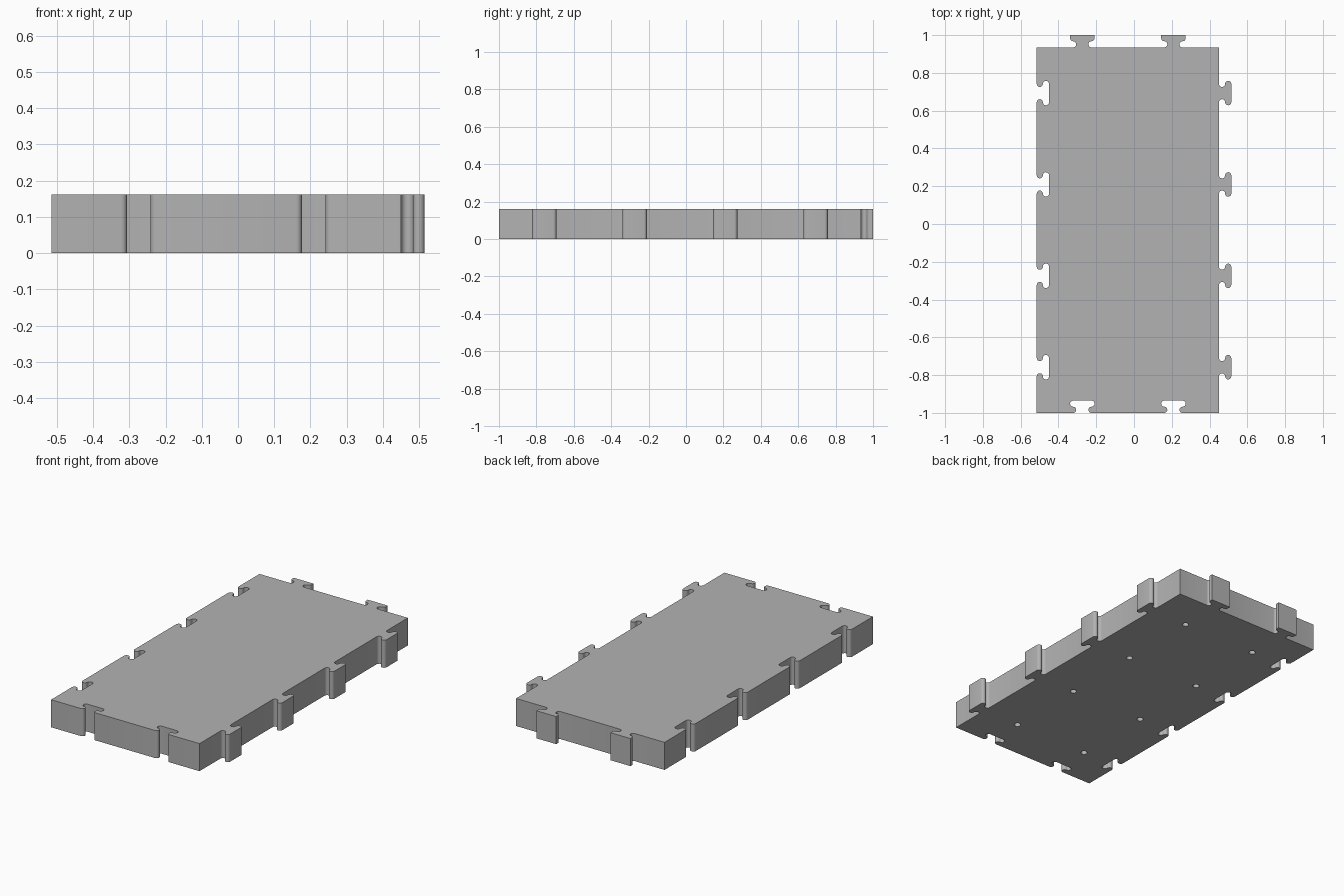
import bpy
import bmesh
from math import sin, cos, radians

old = bpy.data.objects.get("Cube")
if old:
    bpy.data.objects.remove(old, do_unlink=True)

# Tile body limits and thickness
X0, X1 = -0.515, 0.45
Y0, Y1 = -1.0, 0.935
HEIGHT = 0.162
# Interlocking connector: offset of the rounded ends, and depth
END, DEPTH = 0.0485, 0.065
R = DEPTH / 4

grey = bpy.data.materials.new("mid_grey")
grey.use_nodes = True
grey.diffuse_color = (0.45, 0.45, 0.45, 1)
grey.node_tree.nodes["Principled BSDF"].inputs["Base Color"].default_value = (0.45, 0.45, 0.45, 1)


def arc(cx, cy, start, stop, steps=10):
    angles = [radians(start + (stop - start) * i / steps) for i in range(steps + 1)]
    return [(cx + R * cos(a), cy + R * sin(a)) for a in angles]


def connector(square=False):
    """T-shaped connector path: along the edge, outwards from the edge."""
    half = arc(-END, R, -90, 90)
    if square:
        half += arc(-END, 3 * R, 270, 180)[1:] + [(-END - R, DEPTH)]
    else:
        half += arc(-END, 3 * R, 270, 90)[1:]
    return half + [(-t, n) for t, n in reversed(half)]


def cell_centres(low, high, count):
    return [low + (high - low) * (i + 0.5) / count for i in range(count)]


def edge(centres, square=False):
    return [(c + t, n) for c in centres for t, n in connector(square)]


def mesh_object(name, bm):
    bmesh.ops.recalc_face_normals(bm, faces=bm.faces[:])
    mesh = bpy.data.meshes.new(name)
    bm.to_mesh(mesh)
    bm.free()
    mesh.materials.append(grey)
    obj = bpy.data.objects.new(name, mesh)
    bpy.context.collection.objects.link(obj)
    return obj


# Outline: slots on the front and -x sides, matching tabs on the back and +x sides
columns = cell_centres(X0, X1, 2)
rows = cell_centres(Y0, Y1, 4)
outline = [(X0, Y0)] + [(t, Y0 + n) for t, n in edge(columns)]
outline += [(X1, Y0)] + [(X1 + n, t) for t, n in edge(rows)]
outline += [(X1, Y1)] + [(t, Y1 + n) for t, n in reversed(edge(columns, True))]
outline += [(X0, Y1)] + [(X0 + n, t) for t, n in reversed(edge(rows))]

bm = bmesh.new()
base = bm.faces.new([bm.verts.new((x, y, 0)) for x, y in outline])
top = bmesh.ops.extrude_face_region(bm, geom=[base], use_keep_orig=True)
bmesh.ops.translate(bm, vec=(0, 0, HEIGHT),
                    verts=[g for g in top["geom"] if isinstance(g, bmesh.types.BMVert)])
tile = mesh_object("interlocking_tile", bm)

# Round blind holes in the underside, one per cell
bm = bmesh.new()
for x in columns:
    for y in rows:
        pin = bmesh.ops.create_cone(bm, cap_ends=True, segments=24, radius1=0.018,
                                    radius2=0.018, depth=0.2)
        bmesh.ops.translate(bm, verts=pin["verts"], vec=(x, y, 0))
cutter = mesh_object("hole_cutter", bm)
cutter.hide_render = True

cut = tile.modifiers.new("holes", "BOOLEAN")
cut.operation = "DIFFERENCE"
cut.solver = "EXACT"
cut.object = cutter
bpy.ops.object.select_all(action="DESELECT")
tile.select_set(True)
bpy.context.view_layer.objects.active = tile
bpy.ops.object.modifier_apply(modifier=cut.name)
bpy.data.objects.remove(cutter, do_unlink=True)
bpy.ops.object.shade_smooth_by_angle(angle=radians(30))
